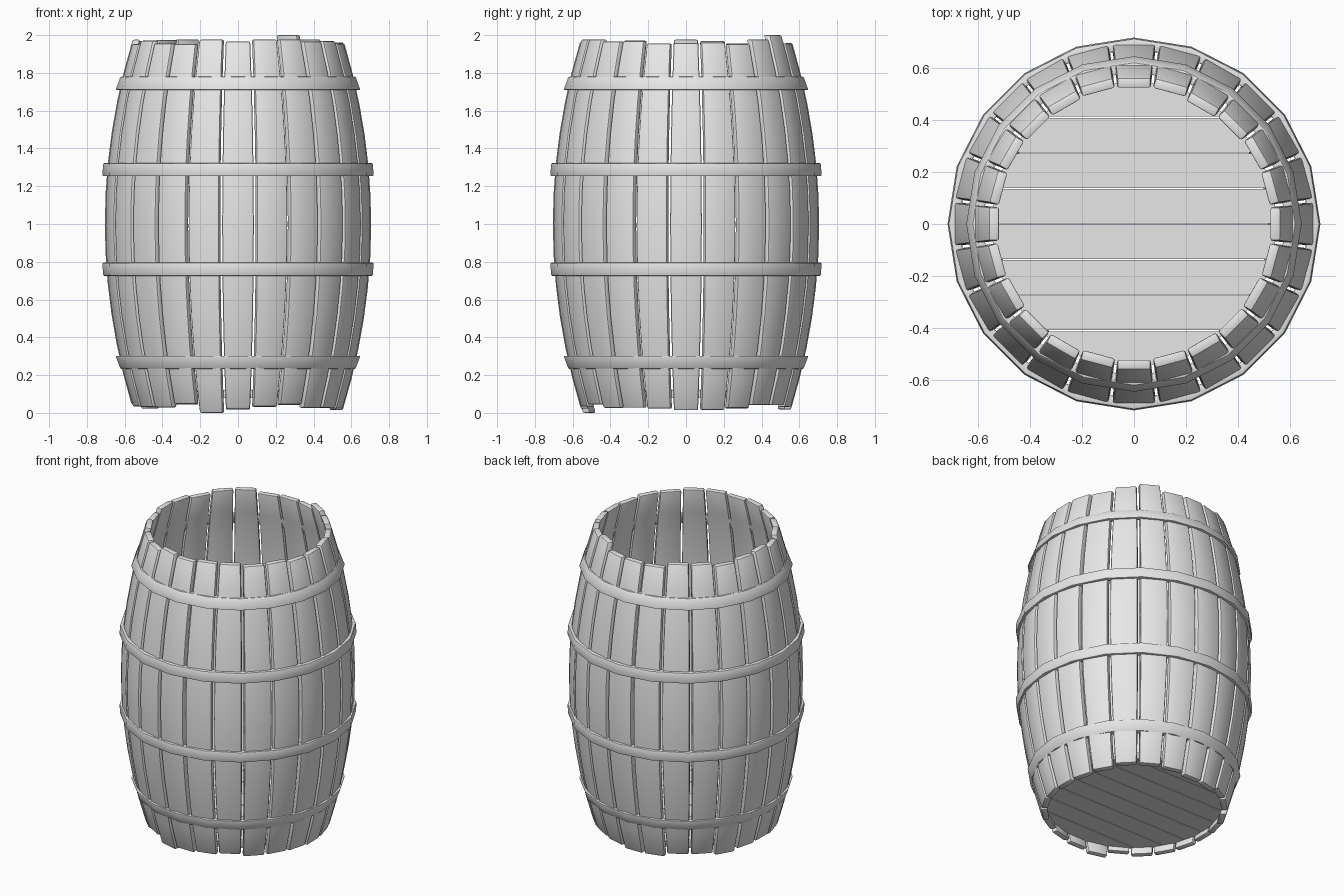
import bpy, bmesh, math, random
from math import sin, cos, tan, pi, radians, sqrt

random.seed(4)
cube = bpy.data.objects.get("Cube")
if cube:
    bpy.data.objects.remove(cube, do_unlink=True)

GREY = (0.8, 0.8, 0.8, 1)
grey = bpy.data.materials.new("plain grey")
grey.use_nodes = True
grey.diffuse_color = GREY
next(n for n in grey.node_tree.nodes if n.type == 'BSDF_PRINCIPLED').inputs["Base Color"].default_value = GREY


def loft(name, sections, ring=False, bevel=0.0):
    """Skin a list of equal cross-sections; a ring joins its ends, otherwise they are capped."""
    bm = bmesh.new()
    rows = [[bm.verts.new(p) for p in s] for s in sections]
    n = len(rows[0])
    pairs = list(zip(rows, rows[1:]))
    if ring:
        pairs.append((rows[-1], rows[0]))
    else:
        bm.faces.new(rows[0])
        bm.faces.new(rows[-1])
    for a, b in pairs:
        for i in range(n):
            j = (i + 1) % n
            bm.faces.new((a[i], a[j], b[j], b[i]))
    bmesh.ops.recalc_face_normals(bm, faces=bm.faces)
    if bevel:
        sharp = [e for e in bm.edges if e.calc_face_angle(0) > radians(40)]
        bmesh.ops.bevel(bm, geom=sharp, offset=bevel, segments=2, profile=0.5,
                        affect='EDGES', clamp_overlap=True)
    mesh = bpy.data.meshes.new(name)
    bm.to_mesh(mesh)
    bm.free()
    mesh.materials.append(grey)
    mesh.shade_smooth()
    mesh.set_sharp_from_angle(angle=radians(30))
    ob = bpy.data.objects.new(name, mesh)
    bpy.context.collection.objects.link(ob)
    return ob


def bulge(z):
    """Outer radius of the barrel at a height."""
    return 0.705 - 0.155 * (z - 1) ** 2


# Staves: curved boards with uneven ends
STAVES, THICK, ROWS = 24, 0.04, 12
half_angle = pi / STAVES
tallest, lowest = 4, 17
for k in range(STAVES):
    a = k * 2 * pi / STAVES
    top = 2.0 if k == tallest else random.uniform(1.95, 1.98)
    foot = 0.0 if k == lowest else random.uniform(0.01, 0.05)
    sections = []
    for i in range(ROWS + 1):
        z = foot + (top - foot) * i / ROWS
        outer = bulge(z)
        inner = outer - THICK
        w = inner * tan(half_angle) - 0.004
        corners = ((inner, -w), (outer, -w), (outer, w), (inner, w))
        sections.append([(r * cos(a) - t * sin(a), r * sin(a) + t * cos(a), z)
                         for r, t in corners])
    loft(f"stave_{k + 1:02d}", sections, bevel=0.009)

# Hoops: twenty-sided bands following the slope of the staves
SIDES, BAND = 20, 0.07
hoops = {
    "lower_end_hoop": (0.267, 0.622, 0.648),
    "lower_middle_hoop": (0.76, 0.714, 0.718),
    "upper_middle_hoop": (1.288, 0.718, 0.714),
    "upper_end_hoop": (1.745, 0.648, 0.622),
}
for name, (z, r_low, r_high) in hoops.items():
    lo, hi = z - BAND / 2, z + BAND / 2
    profile = ((r_low - 0.04, lo), (r_low, lo), (r_high, hi), (r_high - 0.04, hi))
    sections = [[(r * cos(s * 2 * pi / SIDES), r * sin(s * 2 * pi / SIDES), h)
                 for r, h in profile] for s in range(SIDES)]
    loft(name, sections, ring=True, bevel=0.007)

# Bottom: a round floor of parallel planks
RADIUS, PLANKS, GAP, STEPS = 0.548, 8, 0.002, 8
width = 2 * RADIUS / PLANKS
for p in range(PLANKS):
    y0 = -RADIUS + p * width + GAP
    y1 = y0 + width - 2 * GAP
    ys = [y0 + (y1 - y0) * i / STEPS for i in range(STEPS + 1)]
    right = [(sqrt(RADIUS ** 2 - y * y), y) for y in ys]
    outline = right + [(-x, y) for x, y in reversed(right)]
    loft(f"floor_plank_{p + 1}", [[(x, y, z) for x, y in outline] for z in (0.08, 0.12)])
